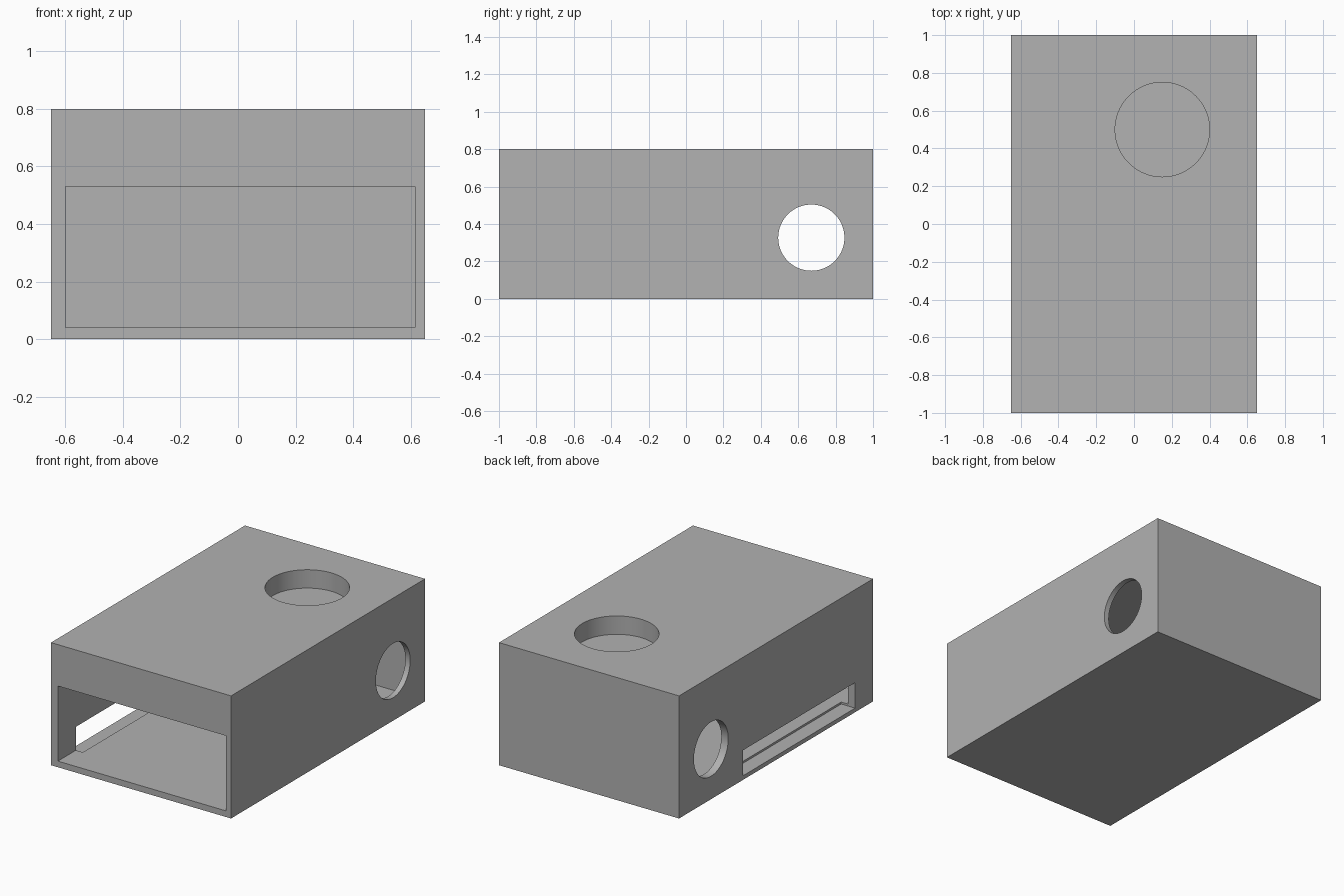
import bpy
import math

default = bpy.data.objects.get("Cube")
if default:
    bpy.data.objects.remove(default, do_unlink=True)

# Single grey plastic
GREY = (0.445, 0.445, 0.445, 1.0)
mat = bpy.data.materials.new("plain grey")
mat.use_nodes = True
mat.diffuse_color = GREY
mat.node_tree.nodes["Principled BSDF"].inputs["Base Color"].default_value = GREY


def box(name, low, high):
    """Axis-aligned box between two corners."""
    centre = [(a + b) / 2 for a, b in zip(low, high)]
    bpy.ops.mesh.primitive_cube_add(size=1, location=centre)
    ob = bpy.context.object
    ob.name = name
    ob.scale = [b - a for a, b in zip(low, high)]
    bpy.ops.object.transform_apply(location=True, rotation=True, scale=True)
    return ob


def cylinder(name, centre, radius, depth, rotation=(0, 0, 0)):
    bpy.ops.mesh.primitive_cylinder_add(vertices=96, radius=radius, depth=depth,
                                        location=centre, rotation=rotation)
    ob = bpy.context.object
    ob.name = name
    bpy.ops.object.transform_apply(location=True, rotation=True, scale=True)
    return ob


def cut(target, cutter):
    """Subtract the cutter, then discard it."""
    cutter.hide_render = True
    bpy.context.view_layer.objects.active = target
    mod = target.modifiers.new(cutter.name, 'BOOLEAN')
    mod.operation = 'DIFFERENCE'
    mod.solver = 'EXACT'
    mod.object = cutter
    bpy.ops.object.modifier_apply(modifier=mod.name)
    bpy.data.objects.remove(cutter, do_unlink=True)


# Outer block
housing = box("housing", (-0.65, -1, 0), (0.65, 1, 0.8))

# Drawer cavity, open at the front
cut(housing, box("cavity", (-0.60, -1.1, 0.04), (0.615, 0.95, 0.53)))

# Round pocket in the top
cut(housing, cylinder("top_pocket", (0.15, 0.5, 0.8), 0.25, 0.24))

# Round opening through both side walls
cut(housing, cylinder("side_holes", (0, 0.67, 0.327), 0.177, 2,
                      (0, math.pi / 2, 0)))

# Long low slot in one side wall, slightly recessed into the floor
cut(housing, box("side_slot", (-0.75, -0.815, 0.027), (-0.55, 0.34, 0.193)))

# Finish
housing.data.materials.clear()
housing.data.materials.append(mat)
for poly in housing.data.polygons:
    poly.material_index = 0
bpy.ops.object.select_all(action='DESELECT')
housing.select_set(True)
bpy.context.view_layer.objects.active = housing
bpy.ops.object.shade_smooth_by_angle(angle=math.radians(30))
